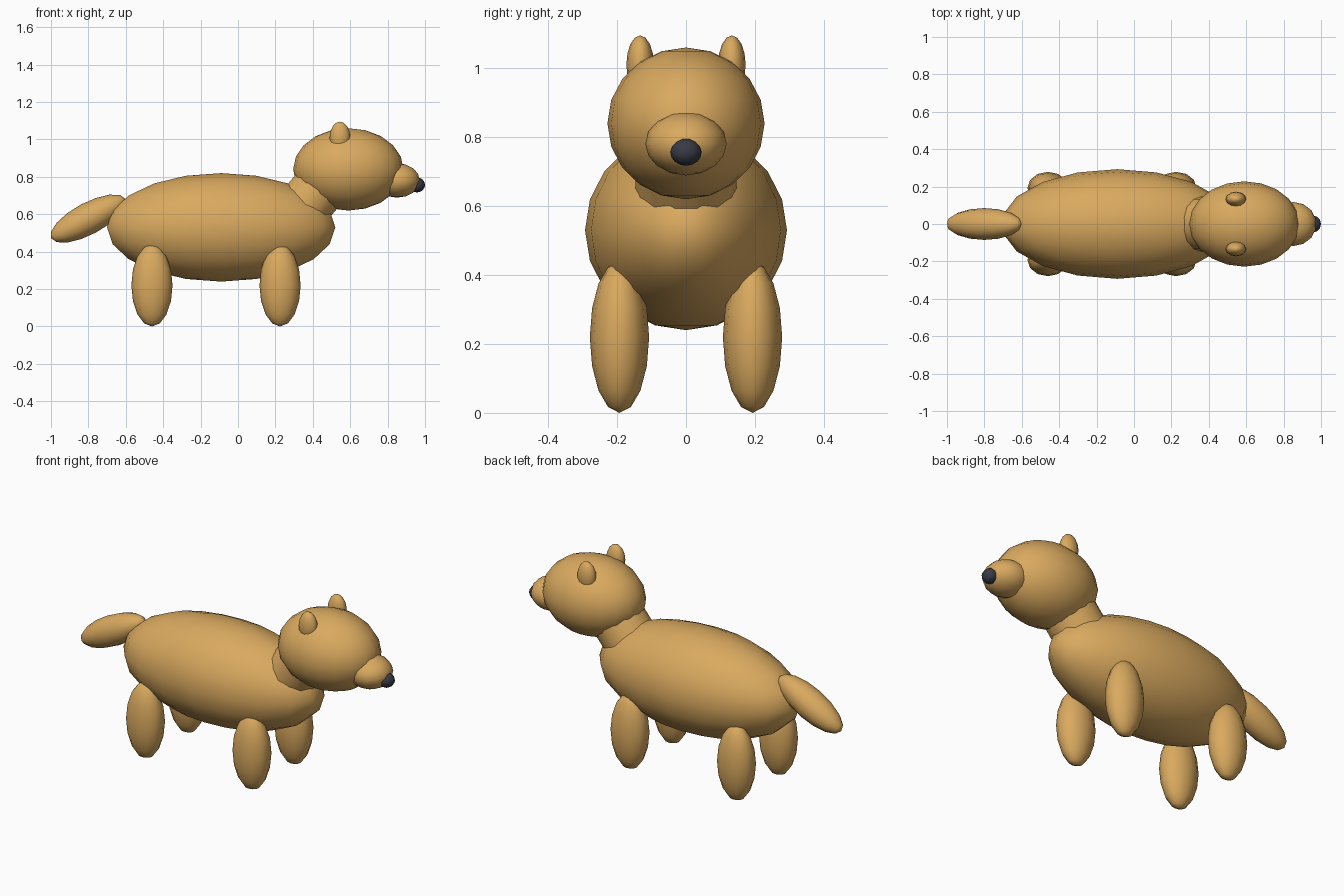
import bpy
from math import radians

old = bpy.data.objects.get("Cube")
if old:
    bpy.data.objects.remove(old, do_unlink=True)


def material(name, rgb):
    m = bpy.data.materials.new(name)
    m.use_nodes = True
    m.diffuse_color = (*rgb, 1)
    m.node_tree.nodes["Principled BSDF"].inputs["Base Color"].default_value = (*rgb, 1)
    return m


tan = material("tan_fur", (0.70, 0.40, 0.115))
dark = material("dark_nose", (0.04, 0.042, 0.06))


def finish(name, mat, size, tilt):
    ob = bpy.context.object
    ob.name = name
    ob.scale = size
    ob.rotation_euler.y = radians(tilt)
    ob.data.materials.append(mat)
    bpy.ops.object.shade_smooth_by_angle(angle=radians(60))
    return ob


def ellipsoid(name, centre, size, segments, rings, tilt=0, mat=tan):
    bpy.ops.mesh.primitive_uv_sphere_add(segments=segments, ring_count=rings, location=centre)
    return finish(name, mat, size, tilt)


# Torso, neck and tail
ellipsoid("body", (-0.09, 0, 0.53), (0.62, 0.293, 0.29), 18, 10)
bpy.ops.mesh.primitive_cylinder_add(vertices=14, radius=1, depth=2, location=(0.41, 0, 0.71))
finish("neck", tan, (0.147, 0.147, 0.125), 40)
ellipsoid("tail", (-0.80, 0, 0.577), (0.085, 0.085, 0.225), 12, 8, 62)

# Head, muzzle and nose
ellipsoid("head", (0.59, 0, 0.84), (0.295, 0.228, 0.22), 20, 10)
ellipsoid("muzzle", (0.85, 0, 0.781), (0.125, 0.118, 0.092), 14, 8)
ellipsoid("nose", (0.957, 0, 0.757), (0.043, 0.045, 0.04), 12, 8, mat=dark)

# Paired ears and legs on the near (-y) and far (+y) sides
for side, s in (("near", -1), ("far", 1)):
    ellipsoid(f"ear_{side}", (0.545, s * 0.133, 1.01), (0.055, 0.04, 0.085), 12, 8)
    for end, x in (("fore", 0.225), ("hind", -0.46)):
        ellipsoid(f"{end}_leg_{side}", (x, s * 0.193, 0.22), (0.11, 0.086, 0.22), 12, 8)
